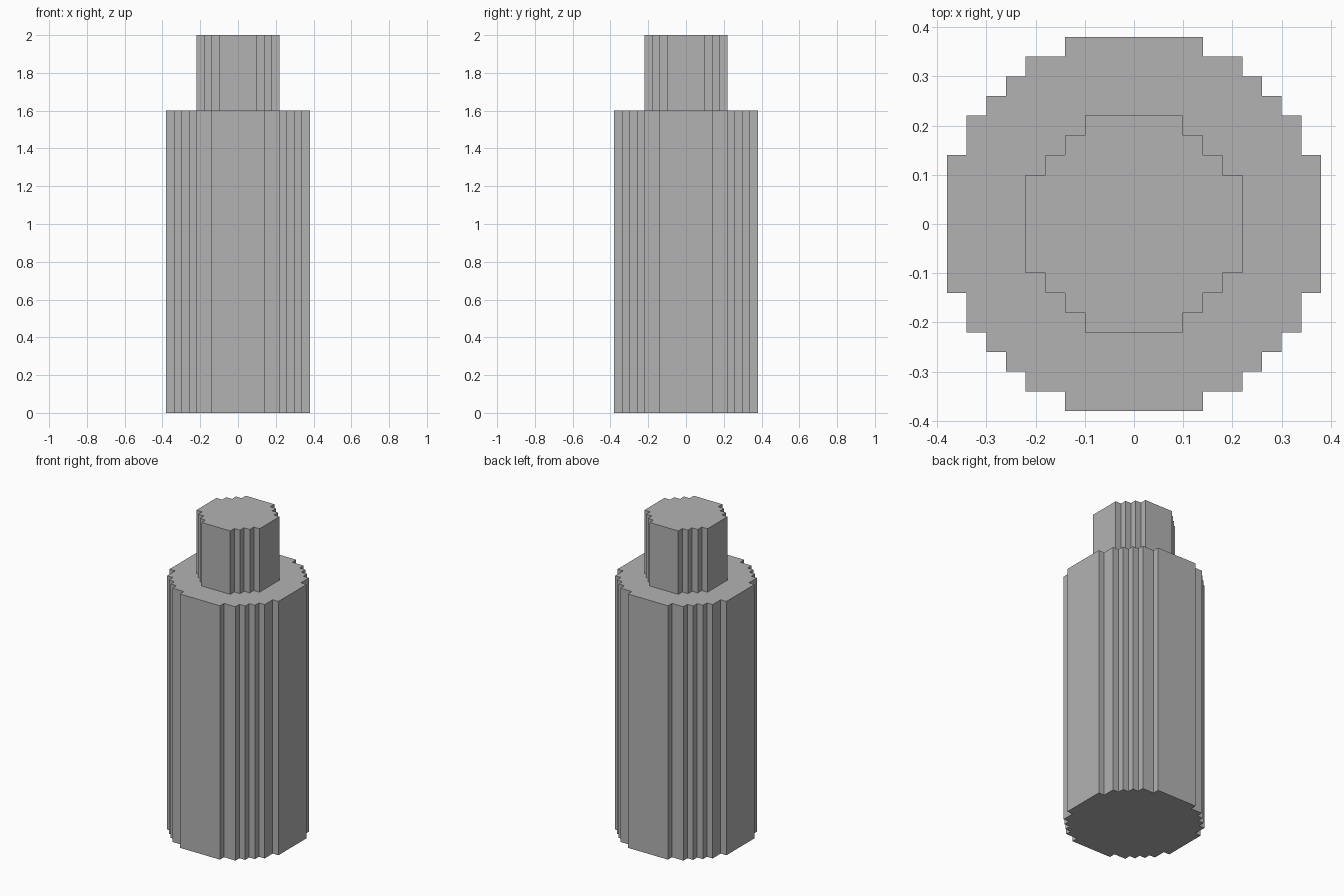
import bpy
import bmesh
from mathutils import Vector

cube = bpy.data.objects.get("Cube")
if cube:
    bpy.data.objects.remove(cube, do_unlink=True)

# Single plain grey
grey = bpy.data.materials.new("plain grey")
grey.use_nodes = True
colour = (0.45, 0.45, 0.45, 1)
grey.diffuse_color = colour
grey.node_tree.nodes["Principled BSDF"].inputs["Base Color"].default_value = colour


def stepped_outline(corners):
    """Outer corners of one quadrant, joined by inner corners, turned four times."""
    quarter = []
    for i, (x, y) in enumerate(corners):
        quarter.append(Vector((x, y)))
        if i + 1 < len(corners):
            quarter.append(Vector((corners[i + 1][0], y)))
    outline = []
    for _ in range(4):
        outline += quarter
        quarter = [Vector((-p.y, p.x)) for p in quarter]
    return outline


def stepped_cylinder(name, corners, bottom, top):
    bm = bmesh.new()
    base = bm.faces.new([bm.verts.new((p.x, p.y, bottom)) for p in stepped_outline(corners)])
    extruded = bmesh.ops.extrude_face_region(bm, geom=[base], use_keep_orig=True)
    raised = [g for g in extruded["geom"] if isinstance(g, bmesh.types.BMVert)]
    bmesh.ops.translate(bm, verts=raised, vec=(0, 0, top - bottom))
    bmesh.ops.recalc_face_normals(bm, faces=bm.faces)
    mesh = bpy.data.meshes.new(name)
    bm.to_mesh(mesh)
    bm.free()
    mesh.materials.append(grey)
    obj = bpy.data.objects.new(name, mesh)
    bpy.context.collection.objects.link(obj)
    return obj


# Wide body
stepped_cylinder("body", [(0.38, 0.14), (0.34, 0.22), (0.30, 0.26),
                          (0.26, 0.30), (0.22, 0.34), (0.14, 0.38)], 0, 1.6)
# Narrow neck on top
stepped_cylinder("neck", [(0.22, 0.10), (0.18, 0.14), (0.14, 0.18), (0.10, 0.22)], 1.6, 2)
